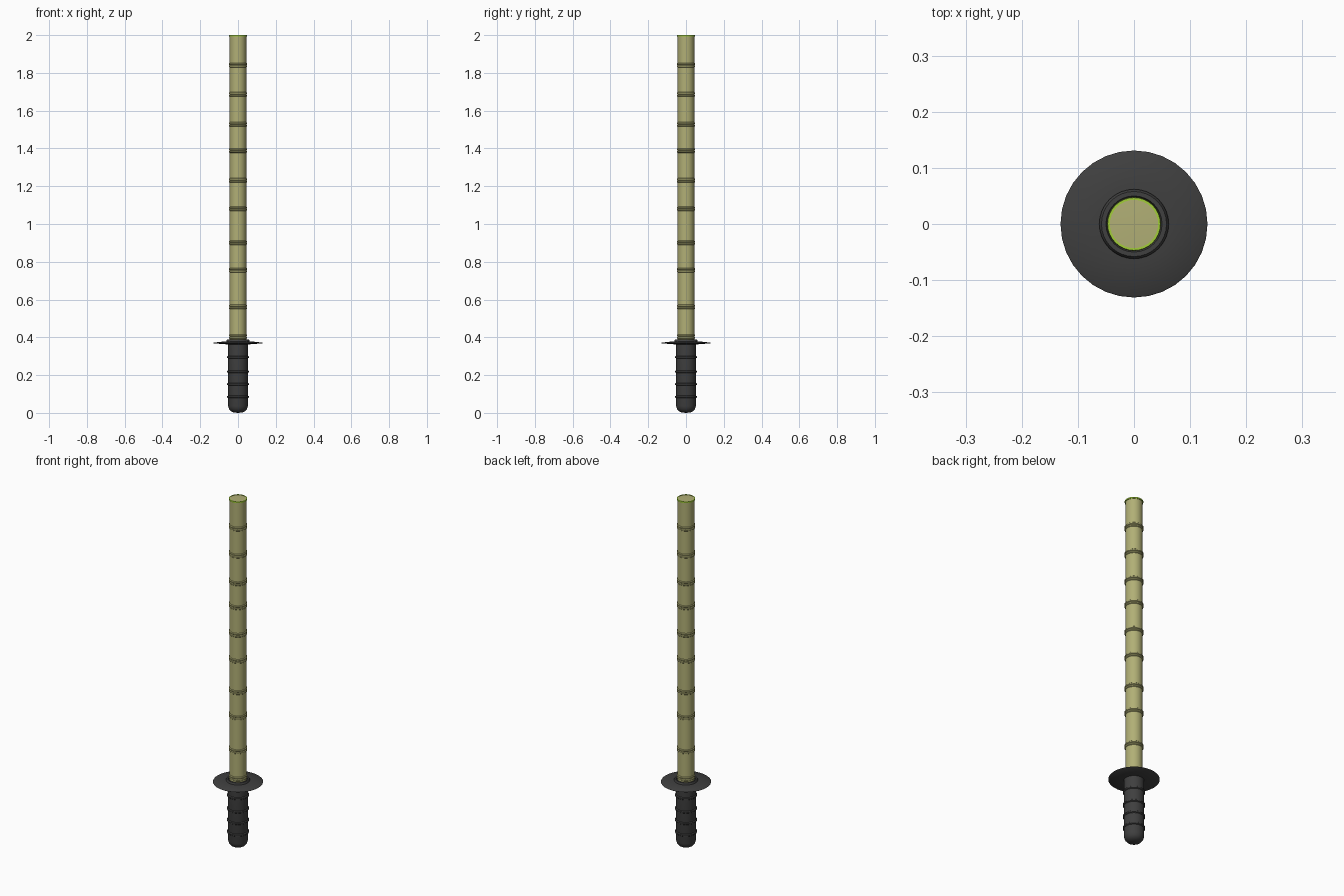
import bpy, math

cube = bpy.data.objects.get("Cube")
if cube:
    bpy.data.objects.remove(cube, do_unlink=True)

SIDES = 32


def material(name, color):
    mat = bpy.data.materials.new(name)
    mat.use_nodes = True
    rgba = (*color, 1.0)
    mat.diffuse_color = rgba
    bsdf = next(n for n in mat.node_tree.nodes if n.type == "BSDF_PRINCIPLED")
    bsdf.inputs["Base Color"].default_value = rgba
    return mat


bamboo = material("dry bamboo", (0.44, 0.43, 0.18))
rim_green = material("fresh green rim", (0.36, 0.62, 0.04))
charcoal = material("charcoal grip", (0.050, 0.050, 0.050))


def lathe(name, profile, mat, closed=False):
    """Spin (radius, height) points around the z axis."""
    verts, rings, faces = [], [], []
    for r, z in profile:
        start = len(verts)
        count = SIDES if r > 0 else 1
        for i in range(count):
            a = math.tau * i / SIDES
            verts.append((r * math.cos(a), r * math.sin(a), z))
        rings.append([start + i % count for i in range(SIDES)])
    pairs = list(zip(rings, rings[1:]))
    if closed:
        pairs.append((rings[-1], rings[0]))
    for low, high in pairs:
        for i in range(SIDES):
            j = (i + 1) % SIDES
            loop = (low[i], low[j], high[j], high[i])
            faces.append(tuple(dict.fromkeys(loop)))
    mesh = bpy.data.meshes.new(name)
    mesh.from_pydata(verts, [], faces)
    mesh.materials.append(mat)
    obj = bpy.data.objects.new(name, mesh)
    bpy.context.collection.objects.link(obj)
    bpy.ops.object.select_all(action="DESELECT")
    obj.select_set(True)
    bpy.context.view_layer.objects.active = obj
    bpy.ops.object.shade_smooth_by_angle(angle=math.radians(35))
    return obj


def band(name, radius, z, bulge, half, mat):
    """Rounded ring wrapped around a shaft."""
    profile = [(radius - 0.004, z - half), (radius, z - half),
               (radius + bulge, z - half / 2), (radius + bulge, z + half / 2),
               (radius, z + half), (radius - 0.004, z + half)]
    return lathe(name, profile, mat, closed=True)


# Bamboo blade with a nearly flat end
lathe("blade", [(0, 0.36), (0.044, 0.36), (0.044, 1.998),
                (0.018, 1.999), (0, 1.999)], bamboo)

# Thin green rim around the cut end
lathe("blade_rim", [(0.043, 1.992), (0.047, 1.992), (0.048, 1.996),
                    (0.047, 2.0), (0.043, 2.0)], rim_green, closed=True)

# Paired ridges at every bamboo node
nodes = [0.404, 0.561, 0.756, 0.901, 1.081, 1.231, 1.389, 1.527, 1.686, 1.841]
for n, z in enumerate(nodes, 1):
    for part, offset in (("lower", -0.006), ("upper", 0.006)):
        band(f"blade_node_{n}_{part}", 0.044, z + offset, 0.004, 0.006, bamboo)

# Thin round guard, slightly thicker at the middle
lathe("guard", [(0, 0.362), (0.06, 0.363), (0.128, 0.368), (0.131, 0.370),
                (0.128, 0.372), (0.068, 0.379), (0, 0.379)], charcoal)

# Collar holding the blade
lathe("collar", [(0.040, 0.372), (0.062, 0.372), (0.062, 0.383), (0.058, 0.389),
                 (0.050, 0.389), (0.048, 0.383), (0.040, 0.383)], charcoal, closed=True)

# Grip with a rounded pommel
lathe("grip", [(0, 0), (0.022, 0.002), (0.038, 0.009), (0.047, 0.020),
               (0.052, 0.036), (0.052, 0.366), (0, 0.366)], charcoal)

# Raised grip bands
for n, z in enumerate([0.085, 0.152, 0.218, 0.295], 1):
    band(f"grip_band_{n}", 0.052, z, 0.005, 0.007, charcoal)
